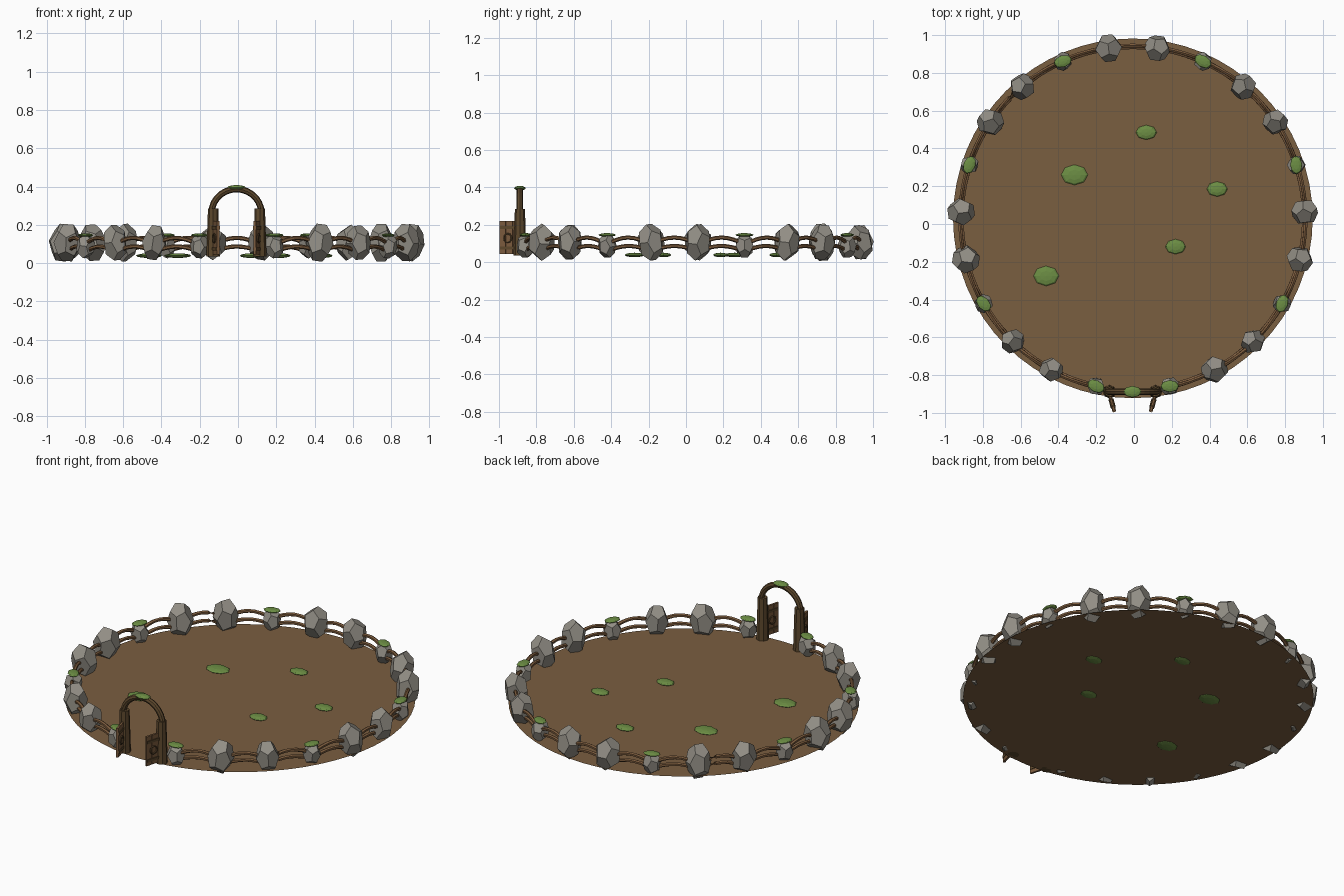
import bpy, bmesh, math, random
from mathutils import Matrix, Vector, Euler

if "Cube" in bpy.data.objects:
    bpy.data.objects.remove(bpy.data.objects["Cube"])

random.seed(4)
CX, CY, GROUND = -0.006, 0.03, 0.035
RING = 0.91


def material(name, r, g, b):
    m = bpy.data.materials.new(name)
    lin = [((c / 255 + 0.055) / 1.055) ** 2.4 for c in (r, g, b)]
    m.diffuse_color = (*lin, 1)
    m.use_nodes = True
    m.node_tree.nodes["Principled BSDF"].inputs["Base Color"].default_value = m.diffuse_color
    return m


SOIL = material("soil brown", 122, 94, 64)
STONE = material("stone grey", 146, 142, 133)
MOSS = material("moss green", 108, 142, 68)
RAIL = material("rail brown", 122, 90, 60)
GATE = material("dark gate wood", 92, 71, 44)


def finish(name, bm, mat):
    me = bpy.data.meshes.new(name)
    bm.to_mesh(me)
    bm.free()
    me.materials.append(mat)
    ob = bpy.data.objects.new(name, me)
    bpy.context.collection.objects.link(ob)
    return ob


def add_box(bm, lo, hi, mat=Matrix()):
    lo, hi = Vector(lo), Vector(hi)
    m = mat @ Matrix.Translation((lo + hi) / 2) @ Matrix.Diagonal((*(hi - lo), 1))
    bmesh.ops.create_cube(bm, size=1, matrix=m)


def tube(bm, pts, radius, sides=6):
    """Sweep a round section along an open path."""
    rings = []
    for i, p in enumerate(pts):
        t = (pts[min(i + 1, len(pts) - 1)] - pts[max(i - 1, 0)]).normalized()
        ref = Vector((0, 1, 0)) if abs(t.y) < 0.7 else Vector((1, 0, 0))
        u = t.cross(ref).normalized()
        v = t.cross(u)
        rings.append([bm.verts.new(p + radius * (u * math.cos(a) + v * math.sin(a)))
                      for a in (math.tau * k / sides for k in range(sides))])
    for a, b in zip(rings, rings[1:]):
        for k in range(sides):
            bm.faces.new((a[k], a[(k + 1) % sides], b[(k + 1) % sides], b[k]))
    bm.faces.new(rings[0])
    bm.faces.new(rings[-1])
    bmesh.ops.recalc_face_normals(bm, faces=bm.faces)


def moss(name, pos, size, yaw=0):
    """Flattened low-poly dome of moss."""
    bm = bmesh.new()
    m = (Matrix.Translation(pos) @ Matrix.Rotation(yaw, 4, 'Z')
         @ Matrix.Diagonal((*size, 1)))
    bmesh.ops.create_uvsphere(bm, u_segments=8, v_segments=6, radius=0.5, matrix=m)
    return finish(name, bm, MOSS)


def rock(name, pos, width, height, rot):
    """Stretched twelve-sided stone."""
    p = (1 + 5 ** 0.5) / 2
    pts = [(x, y, z) for x in (-1, 1) for y in (-1, 1) for z in (-1, 1)]
    for a in (-1 / p, 1 / p):
        for b in (-p, p):
            pts += [(0, b, a), (a, 0, b), (b, a, 0)]
    # keep the ridge edge on top
    pts = [(x, y, z) for x, y, z in pts]
    m = (Matrix.Translation(pos) @ Euler(rot).to_matrix().to_4x4()
         @ Matrix.Diagonal((width / (2 * p), width / (2 * p), height / (2 * p), 1)))
    bm = bmesh.new()
    for q in pts:
        bm.verts.new(q)
    bmesh.ops.convex_hull(bm, input=bm.verts[:])
    bmesh.ops.dissolve_limit(bm, angle_limit=0.02, verts=bm.verts[:], edges=bm.edges[:])
    bm.transform(m)
    bmesh.ops.recalc_face_normals(bm, faces=bm.faces)
    return finish(name, bm, STONE)


def on_ring(angle, radius=RING, z=0.0):
    """Angle is measured from the front, towards +x."""
    return Vector((CX + radius * math.sin(angle), CY - radius * math.cos(angle), z))


# Ground disc
bm = bmesh.new()
bmesh.ops.create_circle(bm, cap_ends=True, segments=64, radius=0.952,
                        matrix=Matrix.Translation((CX, CY, GROUND)))
finish("ground_disc", bm, SOIL)

# Stones around the ring, every third one small and mossy
step = math.radians(15.95)
start = math.radians(12.4)
angles = [start + step * i for i in range(11)]
angles += [math.tau - a for a in reversed(angles)]
for n, a in enumerate(angles):
    i = n if n < 11 else 21 - n
    small = i % 3 == 0
    yaw = random.uniform(0, math.pi)
    tilt = [random.uniform(-0.15, 0.15) for _ in range(2)]
    if small:
        rock(f"small_stone_{n}", on_ring(a, z=0.088), 0.095, 0.125, (*tilt, yaw))
        moss(f"stone_moss_{n}", on_ring(a, z=0.146), (0.098, 0.064, 0.02),
             a + random.uniform(-0.3, 0.3))
    else:
        w = random.uniform(0.122, 0.142)
        rock(f"stone_{n}", on_ring(a, z=0.107), w, random.uniform(0.175, 0.2), (*tilt, yaw))

# Bowed rails between neighbouring stones
for label, radius, low, rise in (("upper", 0.915, 0.095, 0.037), ("lower", 0.905, 0.06, 0.027)):
    bm = bmesh.new()
    for a, b in zip(angles, angles[1:]):
        pts = [on_ring(a + (b - a) * k / 8, radius, low + rise * math.sin(math.pi * k / 8))
               for k in range(9)]
        tube(bm, pts, 0.011)
    finish(label + "_rails", bm, RAIL)

# Moss patches on the ground
for n, (x, y, w, d) in enumerate([(0.065, 0.485, 0.112, 0.078), (-0.315, 0.26, 0.142, 0.108),
                                  (0.44, 0.185, 0.11, 0.08), (0.22, -0.12, 0.108, 0.08),
                                  (-0.465, -0.275, 0.135, 0.106)]):
    moss(f"ground_moss_{n}", (x, y, 0.039), (w, d, 0.024))

# Gate posts, slightly tapered
GX, GY = -0.008, -0.888
for side, s in (("left", -1), ("right", 1)):
    bm = bmesh.new()
    bmesh.ops.create_cone(bm, cap_ends=True, segments=8, radius1=0.035, radius2=0.027, depth=0.25,
                          matrix=Matrix.Translation((GX + s * 0.122, GY, 0.16)))
    finish(side + "_gate_post", bm, GATE)

# Gate arch
bm = bmesh.new()
tube(bm, [Vector((GX + 0.13 * math.cos(t), GY, 0.262 + 0.125 * math.sin(t)))
          for t in (math.pi * k / 14 for k in range(15))], 0.017, 8)
finish("gate_arch", bm, GATE)
moss("arch_moss", (GX, GY, 0.396), (0.095, 0.062, 0.024))

# Open gate doors: plank panel, battens and a ring handle on each face
for side, s in (("left", -1), ("right", 1)):
    hinge = Matrix.Translation((GX + s * 0.125, GY, 0)) @ Matrix.Rotation(-s * 0.27, 4, 'Z')
    bm = bmesh.new()
    for k in range(3):
        y = -0.112 + 0.037 * k
        add_box(bm, (-0.006, y, 0.045), (0.006, y + 0.035, 0.22), hinge)
    finish(side + "_door_planks", bm, RAIL)
    bm = bmesh.new()
    for z in (0.075, 0.185):
        add_box(bm, (-0.010, -0.108, z - 0.008), (0.010, 0, z + 0.008), hinge)
    finish(side + "_door_battens", bm, GATE)
    bm = bmesh.new()
    for x in (-0.009, 0.009):
        pts = [hinge @ Vector((x, -0.065 + 0.022 * math.cos(t), 0.13 + 0.022 * math.sin(t)))
               for t in (math.tau * k / 12 for k in range(13))]
        tube(bm, pts, 0.005, 5)
    finish(side + "_door_rings", bm, GATE)
